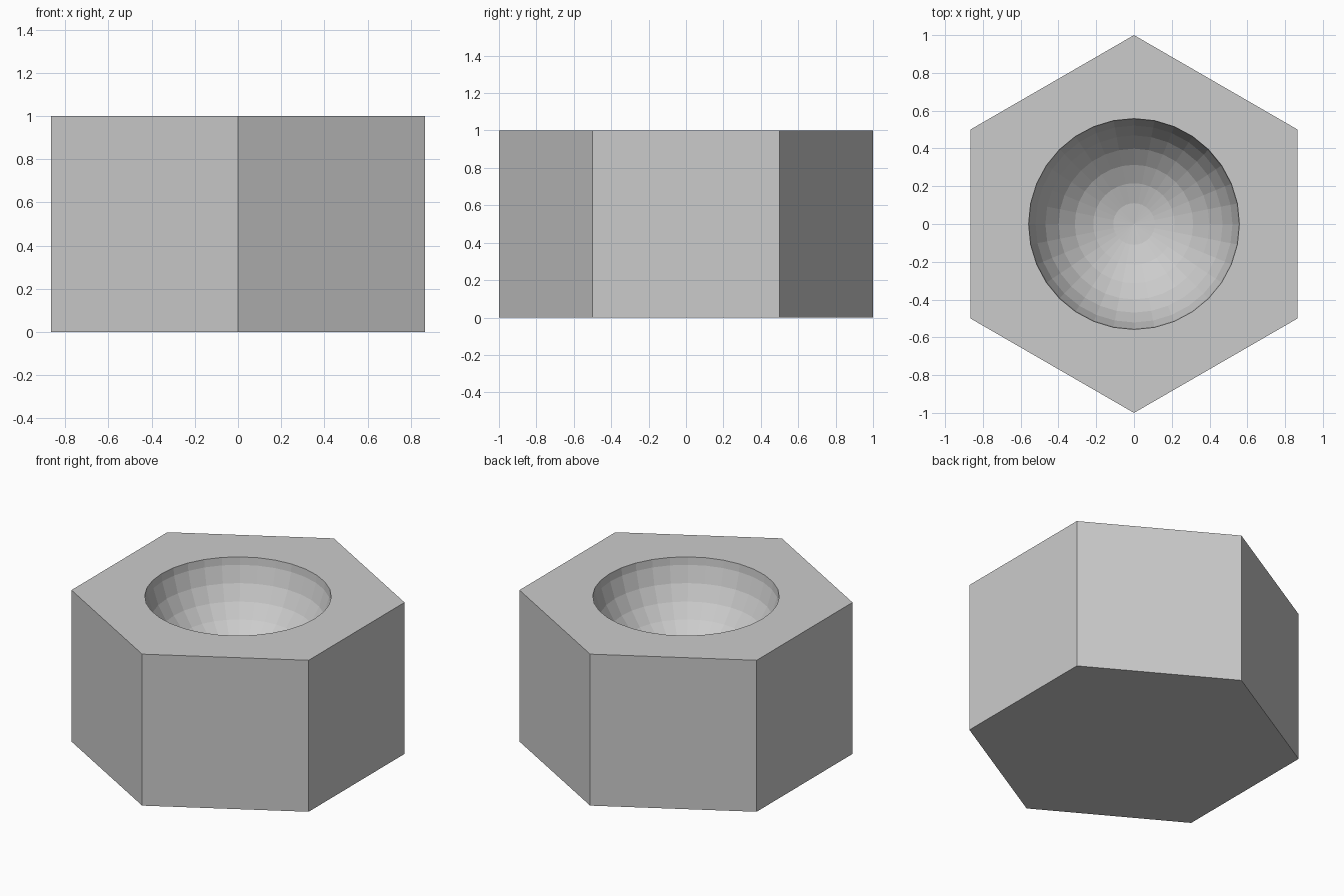
import bpy

if "Cube" in bpy.data.objects:
    bpy.data.objects.remove(bpy.data.objects["Cube"])

TOP = 1.0

# Hexagonal block, points facing front and back
bpy.ops.mesh.primitive_cylinder_add(vertices=6, radius=1, depth=TOP, location=(0, 0, TOP / 2))
block = bpy.context.object
block.name = "hexagonal_block"

# Faceted ball that scoops out the bowl, centred just above the top face
bpy.ops.mesh.primitive_uv_sphere_add(segments=32, ring_count=16, radius=0.564,
                                     location=(0, 0, TOP + 0.06))
cutter = bpy.context.object
cutter.name = "bowl_cutter"
cutter.hide_render = True

# Carve the bowl, then drop the cutter
carve = block.modifiers.new("bowl", 'BOOLEAN')
carve.operation = 'DIFFERENCE'
carve.solver = 'EXACT'
carve.object = cutter
bpy.ops.object.select_all(action='DESELECT')
bpy.context.view_layer.objects.active = block
block.select_set(True)
bpy.ops.object.modifier_apply(modifier=carve.name)
bpy.data.objects.remove(cutter, do_unlink=True)
